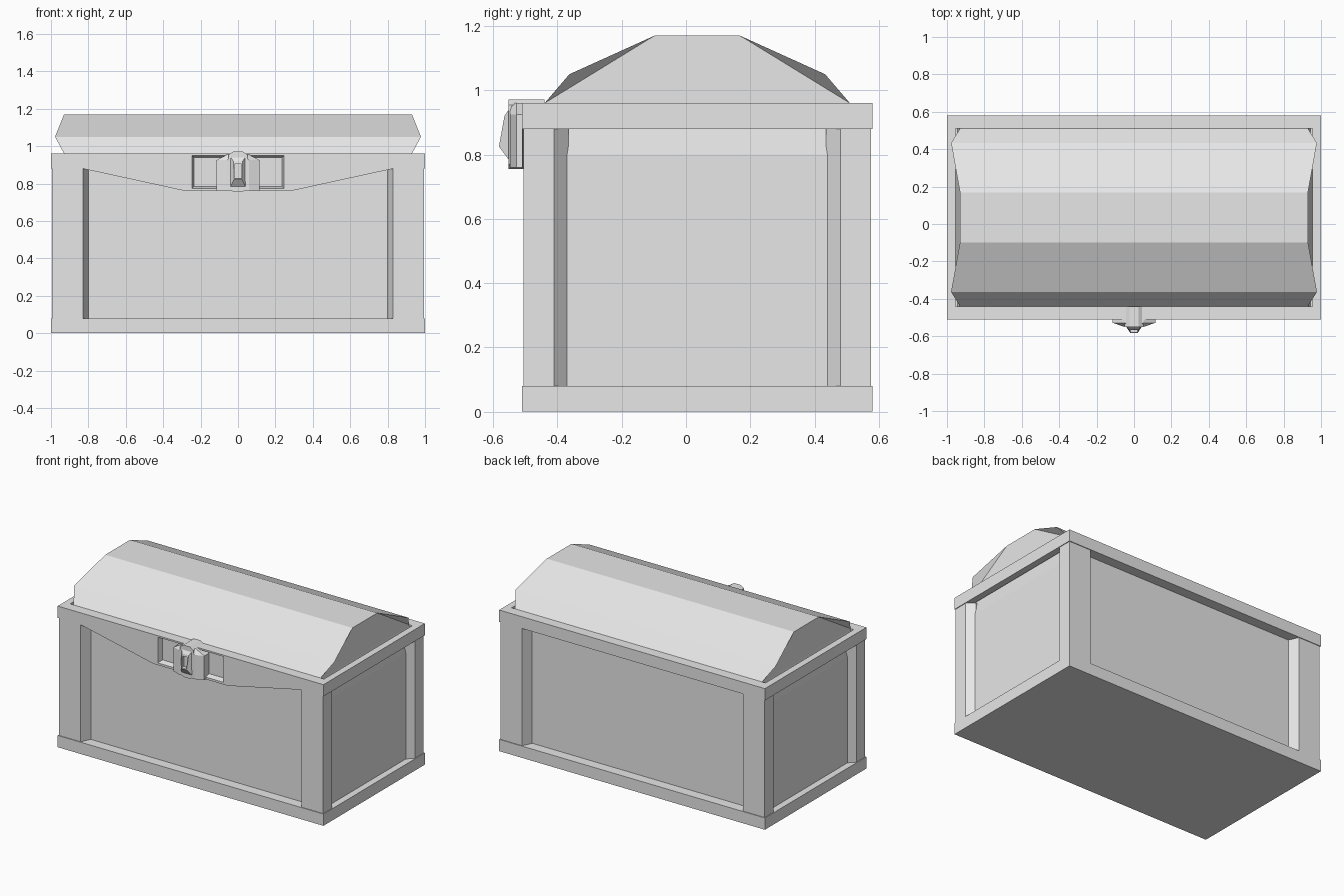
import bpy, bmesh

if "Cube" in bpy.data.objects:
    bpy.data.objects.remove(bpy.data.objects["Cube"])

grey = bpy.data.materials.new("plain grey")
grey.diffuse_color = (0.8, 0.8, 0.8, 1)
grey.use_nodes = True
grey.node_tree.nodes["Principled BSDF"].inputs["Base Color"].default_value = grey.diffuse_color
CY = 0.035          # middle of the chest body in y


def finish(name, bm):
    bmesh.ops.recalc_face_normals(bm, faces=bm.faces)
    me = bpy.data.meshes.new(name)
    bm.to_mesh(me)
    bm.free()
    me.materials.append(grey)
    ob = bpy.data.objects.new(name, me)
    bpy.context.collection.objects.link(ob)
    return ob


def loft(name, rings):
    """Closed solid through rings of equal point count."""
    bm = bmesh.new()
    vs = [[bm.verts.new(p) for p in r] for r in rings]
    n = len(vs[0])
    for a, b in zip(vs, vs[1:]):
        for i in range(n):
            j = (i + 1) % n
            bm.faces.new((a[i], a[j], b[j], b[i]))
    bm.faces.new(vs[0][::-1])
    bm.faces.new(vs[-1])
    return finish(name, bm)


def box(name, x0, x1, y0, y1, z0, z1):
    return loft(name, [[(x0, y0, z), (x1, y0, z), (x1, y1, z), (x0, y1, z)] for z in (z0, z1)])


def cut(ob, cutter):
    mod = ob.modifiers.new("cut", 'BOOLEAN')
    mod.operation, mod.solver, mod.object = 'DIFFERENCE', 'EXACT', cutter
    bpy.context.view_layer.objects.active = ob
    bpy.ops.object.modifier_apply(modifier=mod.name)
    bpy.data.objects.remove(cutter)


# Base plate and recessed panels
box("base_plate", -1, 1, CY - 0.545, CY + 0.545, 0, 0.08)
box("panel_body", -0.955, 0.955, CY - 0.475, CY + 0.475, 0.08, 0.80)

# Corner posts with slanted inner sides
POST = [(0.995, 0.54), (0.995, 0.445), (0.95, 0.40), (0.80, 0.40), (0.80, 0.475), (0.83, 0.54)]
for sx, side in ((-1, "left"), (1, "right")):
    for sy, end in ((-1, "front"), (1, "back")):
        loft(f"corner_post_{end}_{side}",
             [[(sx * x, CY + sy * y, z) for x, y in POST] for z in (0.08, 0.88)])

# Top rim: an open frame whose front drops into an apron
apron = [(-1, 0.96), (-1, 0.88), (-0.83, 0.88), (-0.28, 0.76), (0.28, 0.76),
         (0.83, 0.88), (1, 0.88), (1, 0.96)]
rim = loft("top_rim", [[(x, y, z) for x, z in apron] for y in (CY - 0.545, CY + 0.545)])
cut(rim, box("rim_opening", -0.955, 0.955, CY - 0.475, CY + 0.475, 0.5, 1.2))
cut(rim, box("apron_back", -1.2, 1.2, CY - 0.475, 1, 0.5, 0.88))

# Tapered pockets on both sides of the lock
def pocket_ring(y, x, z0, z1):
    return [(-x, y, z0), (x, y, z0), (x, y, z1), (-x, y, z1)]

cut(rim, loft("lock_pocket", [pocket_ring(-0.52, 0.25, 0.772, 0.952),
                              pocket_ring(-0.475, 0.235, 0.785, 0.94)]))

# Faceted lid with its shoulder corners pulled outwards
HALF = [(0.955, 0.475, 0.80), (0.93, 0.475, 0.96), (0.978, 0.398, 1.05), (0.93, 0.133, 1.17)]
bm = bmesh.new()
v = {(sx, sy, i): bm.verts.new((sx * x, CY + sy * y, z))
     for sx in (-1, 1) for sy in (-1, 1) for i, (x, y, z) in enumerate(HALF)}
for sy in (-1, 1):
    for i in range(3):
        bm.faces.new([v[-1, sy, i], v[1, sy, i], v[1, sy, i + 1], v[-1, sy, i + 1]])
for i in (0, 3):
    bm.faces.new([v[-1, -1, i], v[1, -1, i], v[1, 1, i], v[-1, 1, i]])
for sx in (-1, 1):
    bm.faces.new([v[sx, -1, 0], v[sx, 1, 0], v[sx, 1, 1], v[sx, -1, 1]])
    bm.faces.new([v[sx, -1, 1], v[sx, 1, 1], v[sx, 1, 3], v[sx, -1, 3]])
    for sy in (-1, 1):
        bm.faces.new([v[sx, sy, 1], v[sx, sy, 2], v[sx, sy, 3]])
finish("lid", bm)

# Lock: wide plate, domed centre block and a pointed keyhole boss
WING = [(-0.115, 0.76), (0.115, 0.76), (0.115, 0.925), (0.05, 0.96), (-0.05, 0.96), (-0.115, 0.925)]
loft("lock_plate", [[(x, -0.47, z) for x, z in WING], [(x, -0.528, z) for x, z in WING],
                    [(x * 0.5, -0.548, z) for x, z in WING]])
DOME = [(-0.05, 0.77), (-0.02, 0.755), (0.02, 0.755), (0.05, 0.77), (0.05, 0.955),
        (0.025, 0.972), (-0.025, 0.972), (-0.05, 0.955)]
loft("lock_dome", [[(x, y, z) for x, z in DOME] for y in (-0.44, -0.552)])
boss = loft("keyhole_boss", [
    [(-0.045, -0.545, 0.775), (0.045, -0.545, 0.775), (0.045, -0.545, 0.95), (-0.045, -0.545, 0.95)],
    [(-0.02, -0.582, 0.825), (0.02, -0.582, 0.825), (0.025, -0.565, 0.92), (-0.025, -0.565, 0.92)]])
cut(boss, box("keyhole", -0.018, 0.018, -0.6, -0.556, 0.83, 0.905))
